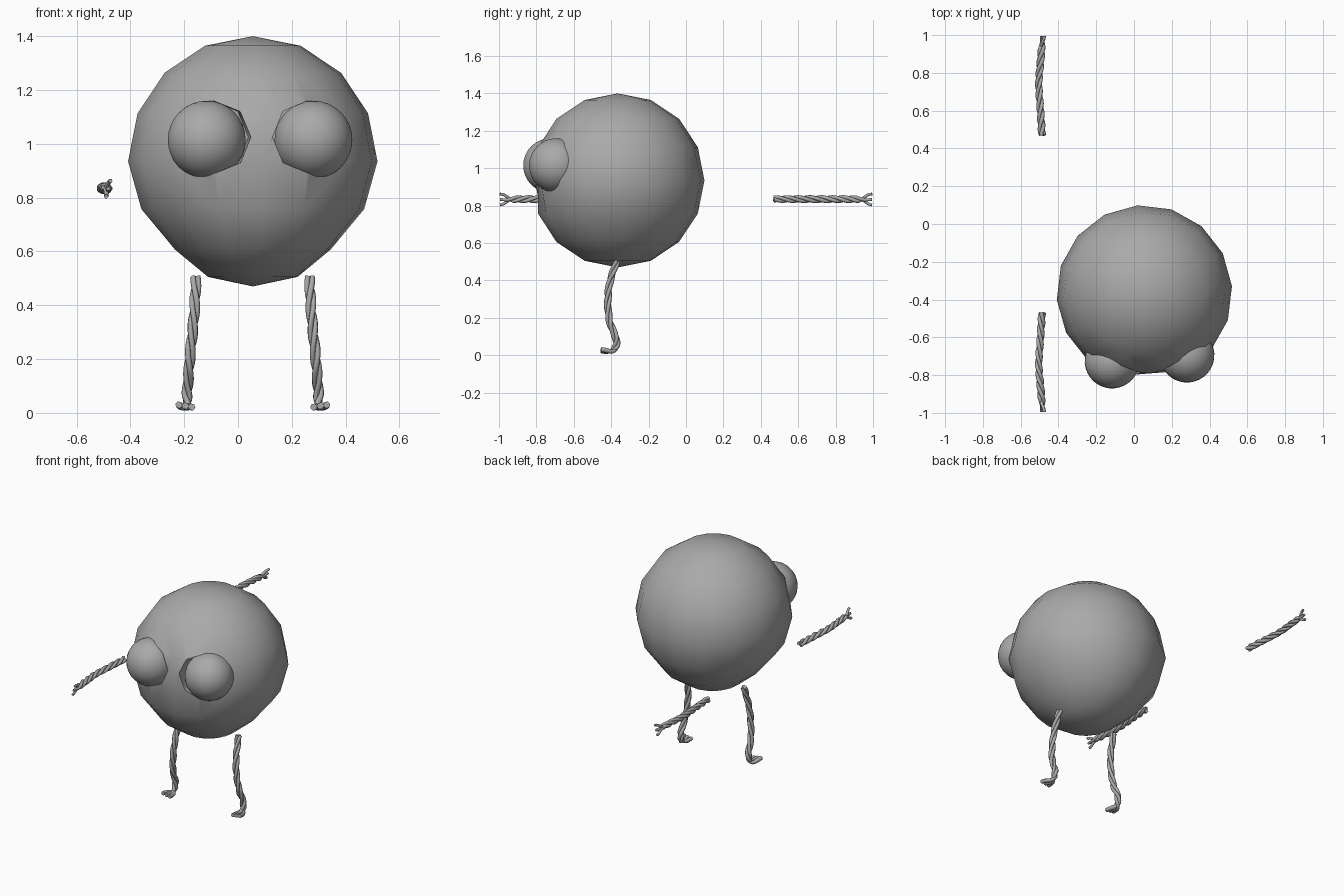
import bpy, bmesh, math
from mathutils import Matrix, Vector

if "Cube" in bpy.data.objects:
    bpy.data.objects.remove(bpy.data.objects["Cube"], do_unlink=True)

grey = bpy.data.materials.new("plain grey")
grey.use_nodes = True
grey.diffuse_color = (0.4, 0.4, 0.4, 1)
grey.node_tree.nodes["Principled BSDF"].inputs["Base Color"].default_value = grey.diffuse_color

CENTRE = Vector((0.055, -0.365, 0.935))
RADIUS = 0.465
# The head is turned slightly about the vertical
HEAD = Matrix.Translation(CENTRE) @ Matrix.Rotation(math.radians(4.5), 4, 'Z')


def select(obj):
    bpy.ops.object.select_all(action='DESELECT')
    obj.select_set(True)
    bpy.context.view_layer.objects.active = obj


def mesh_object(name, bm, matrix):
    mesh = bpy.data.meshes.new(name)
    bm.to_mesh(mesh)
    bm.free()
    mesh.materials.append(grey)
    obj = bpy.data.objects.new(name, mesh)
    obj.matrix_world = matrix
    bpy.context.collection.objects.link(obj)
    return obj


def smooth(obj):
    select(obj)
    bpy.ops.object.shade_smooth_by_angle(angle=math.radians(45))


# Round body, pinched low on the sides and flattened at the front
bm = bmesh.new()
bmesh.ops.create_uvsphere(bm, u_segments=16, v_segments=8, radius=RADIUS)
for v in bm.verts:
    depth = -v.co.z / RADIUS
    v.co.x *= 1 - 0.12 * max(0, 1 - abs(depth - 0.707) / 0.45)
    v.co.y = max(v.co.y, -0.427)
body = mesh_object("body", bm, HEAD)

# Eight-sided eye sockets cut into the body, with a ball eye in each
for side, label in ((-1, "right"), (1, "left")):
    bm = bmesh.new()
    bmesh.ops.create_cone(bm, cap_ends=True, segments=8, radius1=0.135, radius2=0.135, depth=0.4)
    place = Matrix.Translation((side * 0.175, -0.5, 0.09)) @ Matrix.Rotation(math.pi / 2, 4, 'X')
    cutter = mesh_object(label + "_socket_cutter", bm, HEAD @ place)
    cutter.hide_render = True
    cut = body.modifiers.new("socket", 'BOOLEAN')
    cut.operation = 'DIFFERENCE'
    cut.solver = 'EXACT'
    cut.object = cutter
    select(body)
    bpy.ops.object.modifier_apply(modifier=cut.name)
    bpy.data.objects.remove(cutter, do_unlink=True)

    bm = bmesh.new()
    bmesh.ops.create_uvsphere(bm, u_segments=32, v_segments=16, radius=0.145)
    smooth(mesh_object(label + "_eye", bm, HEAD @ Matrix.Translation((side * 0.199, -0.346, 0.08))))
smooth(body)


def spline_path(points, steps=14):
    """Smooth path through the points."""
    pts = [Vector(p) for p in points]
    pts = [2 * pts[0] - pts[1]] + pts + [2 * pts[-1] - pts[-2]]
    path = []
    for a, b, c, d in zip(pts, pts[1:], pts[2:], pts[3:]):
        for i in range(steps):
            t = i / steps
            path.append(0.5 * (2 * b + (c - a) * t + (2 * a - 5 * b + 4 * c - d) * t * t
                               + (3 * b - a - 3 * c + d) * t ** 3))
    return path + [pts[-2]]


def rope(name, points, turns, spread, split, swell, mirror):
    """Three twisted strands that part into digits at the end."""
    path = spline_path(points)
    last = len(path) - 1
    curve = bpy.data.curves.new(name, 'CURVE')
    curve.dimensions = '3D'
    curve.bevel_depth = 0.0108
    curve.bevel_resolution = 1
    curve.use_fill_caps = True
    across = Vector((1, 0, 0))
    for k in range(3):
        strand = curve.splines.new('POLY')
        strand.points.add(last)
        for i, p in enumerate(path):
            t = i / last
            tangent = (path[min(i + 1, last)] - path[max(i - 1, 0)]).normalized()
            up = tangent.cross(across).normalized()
            angle = math.tau * (k / 3 + turns * t)
            twisted = 0.0105 * (math.cos(angle) * across + math.sin(angle) * up)
            part = max(0, (t - split) / (1 - split))
            part = part * part * (3 - 2 * part)
            co = p + twisted.lerp(Vector(spread) * (k - 1), part)
            strand.points[i].co = (*mirror(co), 1)
            strand.points[i].radius = 1 + swell * part
        strand.use_smooth = True
    curve.materials.append(grey)
    obj = bpy.data.objects.new(name, curve)
    bpy.context.collection.objects.link(obj)
    select(obj)
    bpy.ops.object.convert(target='MESH')


def keep(p):
    return p


def flip_y(p):
    return Vector((p.x, -p.y, p.z))


def flip_x(p):
    return Vector((2 * CENTRE.x - p.x, p.y, p.z))


# Arms, stretched out fore and aft beside the body
arm = [(-0.487, 0.47, 0.835), (-0.495, 0.6, 0.835), (-0.504, 0.74, 0.835),
       (-0.494, 0.87, 0.835), (-0.482, 0.995, 0.833)]
for label, mirror in (("rear", keep), ("front", flip_y)):
    rope(label + "_arm", arm, 3, (0.008, 0, 0.029), 0.84, -0.25, mirror)

# Legs, bending forward into three toes
leg = [(0.265, -0.37, 0.505), (0.271, -0.405, 0.4), (0.28, -0.418, 0.29), (0.291, -0.408, 0.18),
       (0.298, -0.372, 0.08), (0.301, -0.392, 0.025), (0.306, -0.455, 0.026)]
for label, mirror in (("left", keep), ("right", flip_x)):
    rope(label + "_leg", leg, 2.5, (0.024, 0, 0.004), 0.7, 0.25, mirror)
